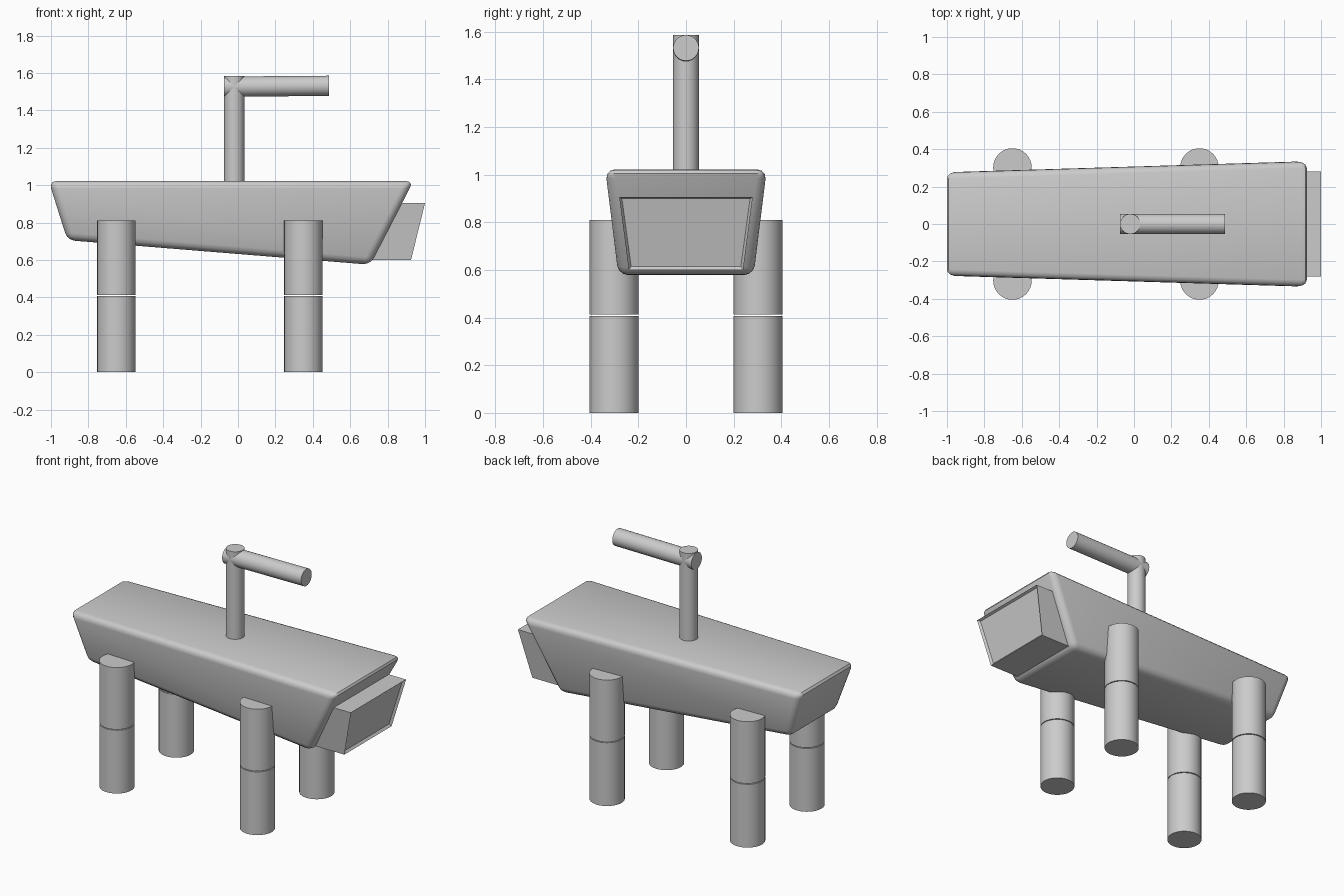
import bpy, bmesh
from math import radians, pi

if "Cube" in bpy.data.objects:
    bpy.data.objects.remove(bpy.data.objects["Cube"])


def smooth(obj):
    bpy.ops.object.select_all(action='DESELECT')
    obj.select_set(True)
    bpy.context.view_layer.objects.active = obj
    bpy.ops.object.shade_smooth_by_angle(angle=radians(35))


def cylinder(name, loc, radius, depth, rot=(0, 0, 0)):
    bpy.ops.mesh.primitive_cylinder_add(vertices=32, radius=radius, depth=depth,
                                        location=loc, rotation=rot)
    obj = bpy.context.object
    obj.name = name
    smooth(obj)
    return obj


def tapered_block(name, corners):
    """Mirror-symmetric block from four side-profile corners (x, half width, z)."""
    bm = bmesh.new()
    near = [bm.verts.new((x, -w, z)) for x, w, z in corners]
    far = [bm.verts.new((x, w, z)) for x, w, z in corners]
    bm.faces.new(near)
    bm.faces.new(far[::-1])
    for i in range(4):
        j = (i + 1) % 4
        bm.faces.new((near[j], near[i], far[i], far[j]))
    bmesh.ops.recalc_face_normals(bm, faces=bm.faces)
    mesh = bpy.data.meshes.new(name)
    obj = bpy.data.objects.new(name, mesh)
    bpy.context.collection.objects.link(obj)
    return obj, bm


# Tapered body with rounded edges
body, bm = tapered_block("body", [(-1.012, 0.282, 1.022), (-0.912, 0.24, 0.706),
                                  (0.707, 0.285, 0.575), (0.938, 0.34, 1.022)])
bmesh.ops.bevel(bm, geom=bm.edges[:], offset=0.04, segments=3, profile=0.5,
                affect='EDGES')
bm.to_mesh(body.data)
bm.free()
smooth(body)

# Box at the end of the body, with a shallow recessed panel
box, bm = tapered_block("end_box", [(0.68, 0.28, 0.905), (0.66, 0.24, 0.6),
                                    (0.925, 0.24, 0.6), (1.0, 0.28, 0.905)])
bm.faces.ensure_lookup_table()
end = max(bm.faces, key=lambda f: f.calc_center_median().x)
bmesh.ops.inset_region(bm, faces=[end], thickness=0.015)
bmesh.ops.translate(bm, verts=end.verts[:], vec=end.normal * -0.015)
bm.to_mesh(box.data)
bm.free()

# Four legs, each in two stacked segments with a thin gap
for x, xn in ((-0.65, "rear"), (0.35, "fore")):
    for s, yn in ((-1, "right"), (1, "left")):
        cylinder(f"{xn}_{yn}_lower_leg", (x, s * 0.302, 0.2035), 0.103, 0.407)
        cylinder(f"{xn}_{yn}_upper_leg", (x, s * 0.302, 0.611), 0.103, 0.398)

# Bent pipe on top: upright post and horizontal arm
cylinder("post", (-0.02, 0, 1.2875), 0.054, 0.595)
cylinder("arm", (0.206, 0, 1.529), 0.054, 0.562, (0, pi / 2 - 0.008, 0))
